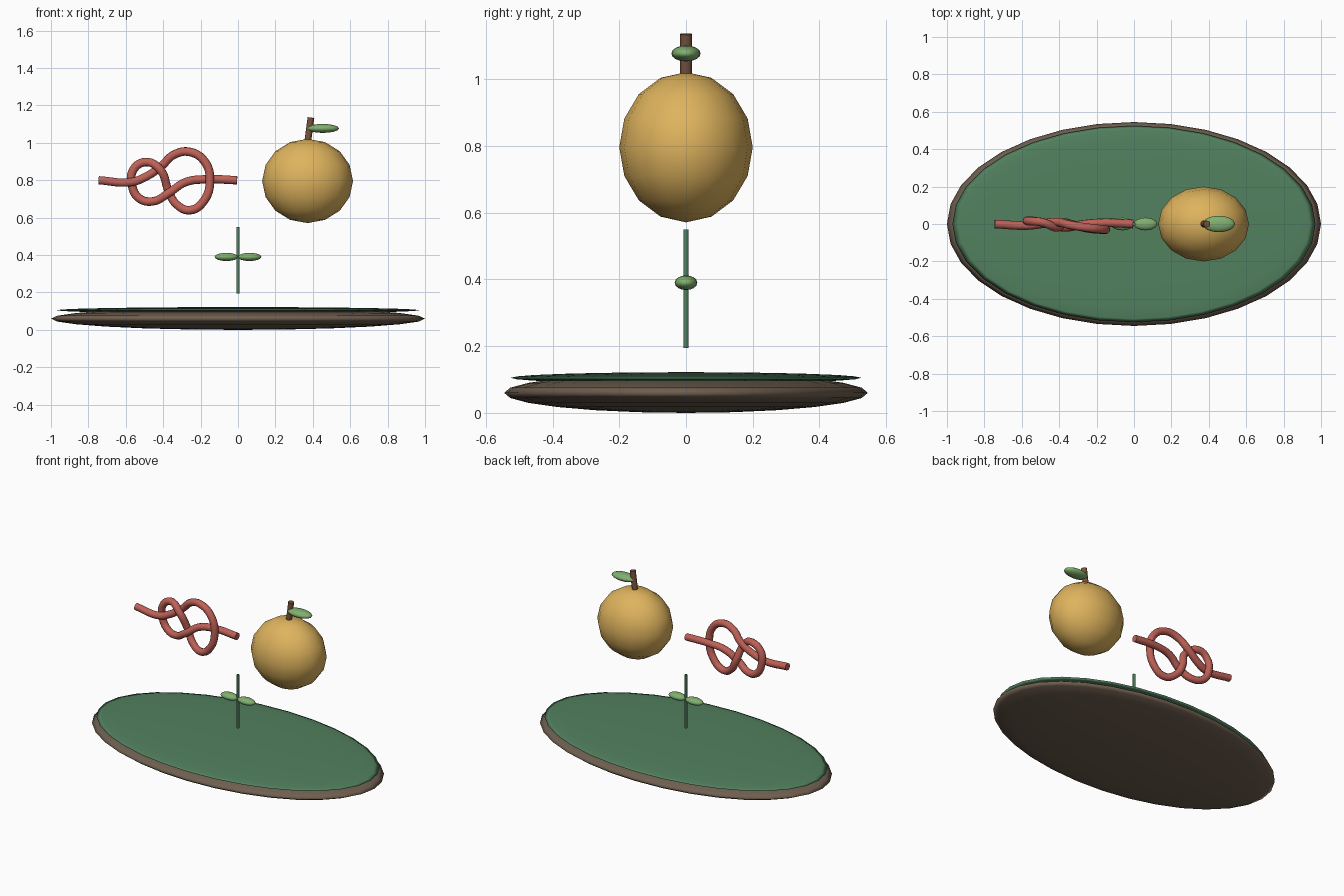
import bpy, math
from mathutils import Vector

if "Cube" in bpy.data.objects:
    bpy.data.objects.remove(bpy.data.objects["Cube"])


def material(name, rgb):
    m = bpy.data.materials.new(name)
    m.diffuse_color = (*rgb, 1)
    m.use_nodes = True
    m.node_tree.nodes["Principled BSDF"].inputs["Base Color"].default_value = m.diffuse_color
    return m


BARK = material("dark_brown", (0.16, 0.115, 0.08))
GREEN = material("green", (0.085, 0.22, 0.115))
LEAF = material("leaf_green", (0.22, 0.43, 0.16))
GOLD = material("golden", (0.73, 0.45, 0.11))
RED = material("rope_red", (0.52, 0.12, 0.095))
TWIG = material("twig_brown", (0.19, 0.085, 0.045))


def finish(name, mat):
    o = bpy.context.object
    o.name = name
    o.data.materials.append(mat)
    return o


def ellipsoid(name, centre, radii, mat, seg, rings):
    bpy.ops.mesh.primitive_uv_sphere_add(segments=seg, ring_count=rings, radius=1, location=centre)
    o = finish(name, mat)
    o.scale = radii
    bpy.ops.object.transform_apply(location=False, rotation=False, scale=True)
    bpy.ops.object.shade_smooth()
    return o


def rod(name, a, b, r, mat, sides=12):
    a, b = Vector(a), Vector(b)
    bpy.ops.mesh.primitive_cylinder_add(vertices=sides, radius=r, depth=(b - a).length,
                                        location=(a + b) / 2)
    o = finish(name, mat)
    o.rotation_euler = (b - a).to_track_quat('Z', 'Y').to_euler()
    bpy.ops.object.shade_smooth_by_angle(angle=math.radians(40))
    return o


# Oval base with a green top layer
ellipsoid("base", (0, 0, 0.06), (1.0, 0.545, 0.06), BARK, 32, 12)
ellipsoid("green_top", (0, 0, 0.105), (0.97, 0.525, 0.017), GREEN, 32, 12)

# Central sprout with a pair of leaves
rod("sprout_stem", (0, 0, 0.195), (0, 0, 0.55), 0.008, GREEN)
for side, label in ((-1, "left"), (1, "right")):
    ellipsoid("sprout_leaf_" + label, (side * 0.062, 0, 0.39), (0.063, 0.034, 0.022), LEAF, 16, 8)

# Fruit with twig and leaf
ellipsoid("fruit", (0.372, 0, 0.796), (0.243, 0.2, 0.225), GOLD, 16, 8)
rod("fruit_twig", (0.372, 0, 1.0), (0.39, 0, 1.135), 0.018, TWIG)
ellipsoid("fruit_leaf", (0.453, 0, 1.077), (0.087, 0.044, 0.024), LEAF, 16, 8)

# Figure-eight knot: a round tube along a smooth path
path = [(-.745, 0, .80), (-.57, -.008, .79), (-.50, 0, .815), (-.41, .01, .875),
        (-.345, -.005, .935), (-.262, -.018, .952), (-.178, -.028, .90),
        (-.15, -.03, .80), (-.182, -.03, .69), (-.255, -.022, .64),
        (-.33, -.003, .672), (-.372, .008, .745), (-.415, -.018, .855),
        (-.495, .01, .897), (-.56, .015, .855), (-.567, .018, .775),
        (-.53, .015, .705), (-.455, 0, .687), (-.37, -.018, .732),
        (-.28, -.003, .79), (-.17, .006, .805), (-.005, 0, .80)]
curve = bpy.data.curves.new("knot", 'CURVE')
curve.dimensions = '3D'
curve.bevel_depth = 0.023
curve.bevel_resolution = 3
curve.resolution_u = 6
curve.use_fill_caps = True
spline = curve.splines.new('BEZIER')
spline.bezier_points.add(len(path) - 1)
for bp, p in zip(spline.bezier_points, path):
    bp.co = p
    bp.handle_left_type = bp.handle_right_type = 'AUTO'
curve.materials.append(RED)
knot = bpy.data.objects.new("knotted_rope", curve)
bpy.context.collection.objects.link(knot)
